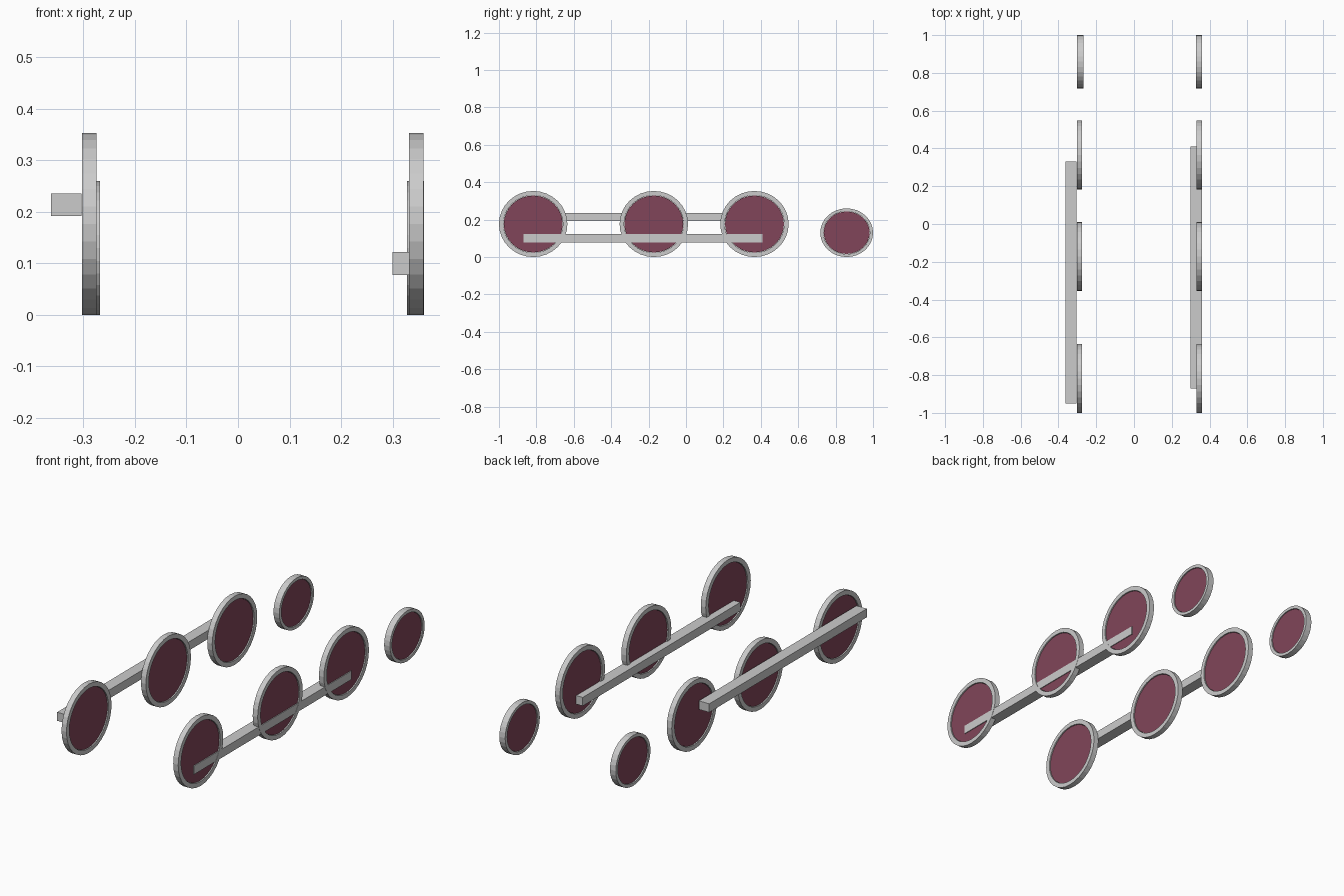
import bpy, bmesh, math

if "Cube" in bpy.data.objects:
    bpy.data.objects.remove(bpy.data.objects["Cube"])

SIDES = 32
plum = bpy.data.materials.new("plum")
plum.diffuse_color = (0.22, 0.06, 0.10, 1)
plum.use_nodes = True
plum.node_tree.nodes["Principled BSDF"].inputs["Base Color"].default_value = plum.diffuse_color


def make_object(name, bm, mat=None):
    bmesh.ops.recalc_face_normals(bm, faces=bm.faces)
    mesh = bpy.data.meshes.new(name)
    bm.to_mesh(mesh)
    bm.free()
    obj = bpy.data.objects.new(name, mesh)
    bpy.context.collection.objects.link(obj)
    if mat:
        mesh.materials.append(mat)
    return obj


def ring(bm, x, y, z, ry, rz):
    return [bm.verts.new((x, y + ry * math.cos(a), z + rz * math.sin(a)))
            for a in (2 * math.pi * i / SIDES for i in range(SIDES))]


def bridge(bm, a, b):
    for i in range(SIDES):
        j = (i + 1) % SIDES
        bm.faces.new((a[i], a[j], b[j], b[i]))


def wheel(name, x0, x1, y, ry, rz, inner):
    # tyre: closed ring with a rectangular section
    bm = bmesh.new()
    loops = [ring(bm, x, y, rz, ry * k, rz * k)
             for x, k in ((x0, 1), (x1, 1), (x1, inner), (x0, inner))]
    for i in range(4):
        bridge(bm, loops[i], loops[(i + 1) % 4])
    make_object(name + "_rim", bm)
    # coloured centre disc, slightly recessed
    bm = bmesh.new()
    k = inner * 0.99
    a = ring(bm, x0 + 0.005, y, rz, ry * k, rz * k)
    b = ring(bm, x1 - 0.005, y, rz, ry * k, rz * k)
    bridge(bm, a, b)
    bm.faces.new(a)
    bm.faces.new(b)
    make_object(name + "_disc", bm, plum)


def rod(name, x, y, z):
    bm = bmesh.new()
    bmesh.ops.create_cube(bm, size=1)
    for v in bm.verts:
        v.co = (x + v.co.x * 0.059, y + v.co.y * 1.28, z + v.co.z * 0.044)
    make_object(name, bm)


# wheels on both sides
for side, x in (("left", -0.303), ("right", 0.332)):
    for i, y in enumerate((-0.817, -0.172, 0.366)):
        wheel(f"{side}_driving_wheel_{i + 1}", x, x + 0.028, y, 0.183, 0.1765, 0.87)
    sx = -0.301 if side == "left" else 0.328
    wheel(f"{side}_leading_wheel", sx, sx + 0.033, 0.859, 0.141, 0.13, 0.88)

# coupling rods, a quarter turn apart
rod("left_coupling_rod", -0.3335, -0.31, 0.214)
rod("right_coupling_rod", 0.3295, -0.23, 0.10)
